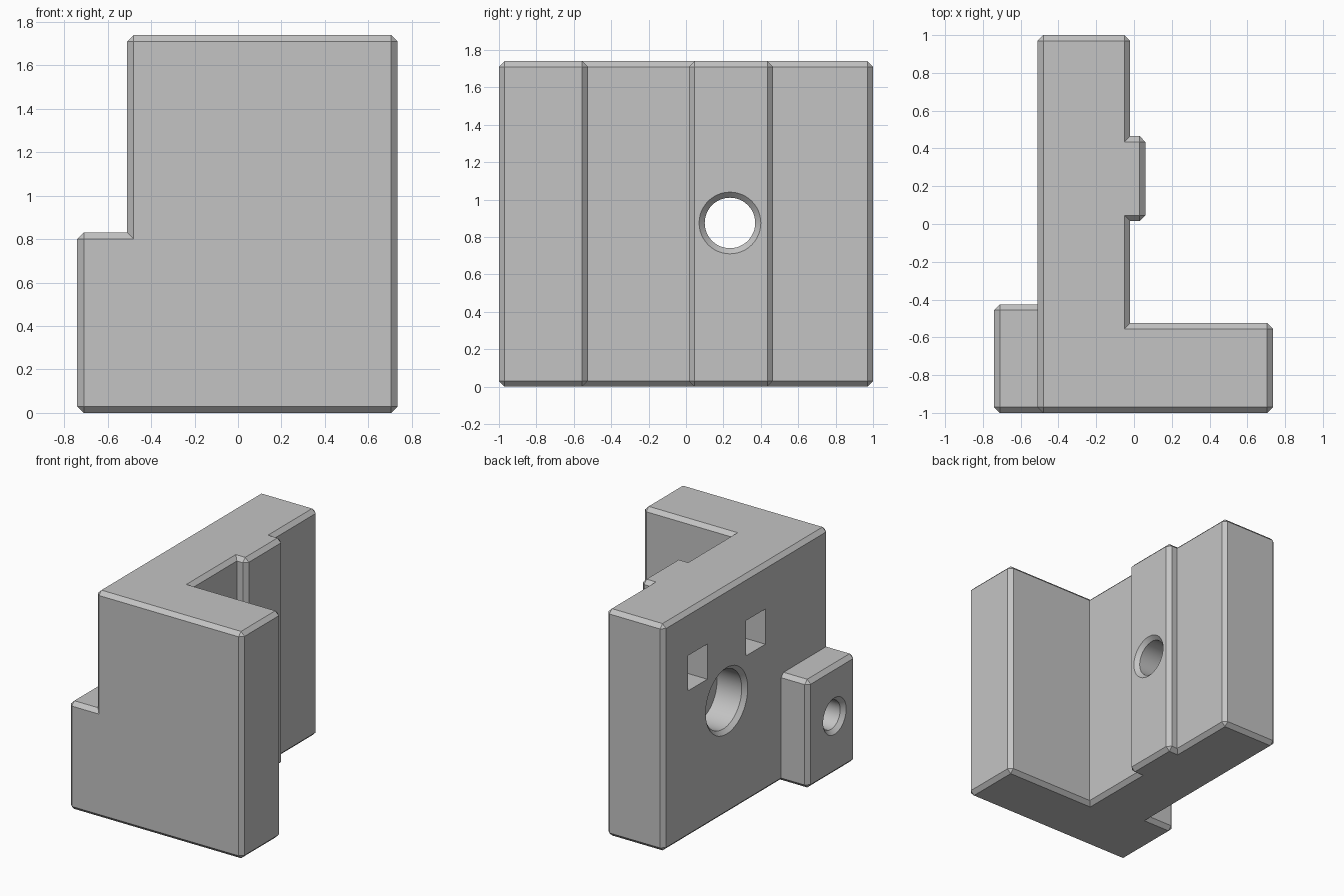
import bpy
import bmesh
import math

TOP = 1.74
CHAMFER = 0.03

if "Cube" in bpy.data.objects:
    bpy.data.objects.remove(bpy.data.objects["Cube"], do_unlink=True)


def make_object(name, bm):
    bmesh.ops.recalc_face_normals(bm, faces=bm.faces[:])
    mesh = bpy.data.meshes.new(name)
    bm.to_mesh(mesh)
    bm.free()
    obj = bpy.data.objects.new(name, mesh)
    bpy.context.collection.objects.link(obj)
    return obj


def prism(name, outline, bottom, top):
    """Extrude a plan outline upwards."""
    bm = bmesh.new()
    face = bm.faces.new([bm.verts.new((x, y, bottom)) for x, y in outline])
    new = bmesh.ops.extrude_face_region(bm, geom=[face])["geom"]
    moved = [v for v in new if isinstance(v, bmesh.types.BMVert)]
    bmesh.ops.translate(bm, verts=moved, vec=(0, 0, top - bottom))
    return make_object(name, bm)


def box(name, x0, x1, y0, y1, z0, z1):
    return prism(name, [(x0, y0), (x1, y0), (x1, y1), (x0, y1)], z0, z1)


def turned(name, profile, y, z, sides=48):
    """Turn a profile of (x, radius) points about an axis along x."""
    bm = bmesh.new()
    rings = []
    for x, r in profile:
        angles = [math.tau * i / sides for i in range(sides)]
        rings.append([bm.verts.new((x, y + r * math.cos(a), z + r * math.sin(a)))
                      for a in angles])
    for a, b in zip(rings, rings[1:]):
        for i in range(sides):
            j = (i + 1) % sides
            bm.faces.new((a[i], a[j], b[j], b[i]))
    bm.faces.new(rings[0])
    bm.faces.new(rings[-1])
    return make_object(name, bm)


def combine(obj, tool, operation):
    mod = obj.modifiers.new(tool.name, "BOOLEAN")
    mod.operation = operation
    mod.solver = "EXACT"
    mod.object = tool
    tool.hide_render = True
    bpy.context.view_layer.objects.active = obj
    bpy.ops.object.modifier_apply(modifier=mod.name)
    bpy.data.objects.remove(tool, do_unlink=True)


# L-shaped body with a raised pad on its inner wall
block = prism("bracket_block", [
    (-0.51, -1), (0.735, -1), (0.735, -0.525), (-0.02, -0.525),
    (-0.02, 0.015), (0.06, 0.015), (0.06, 0.465), (-0.02, 0.465),
    (-0.02, 1), (-0.51, 1)], 0, TOP)

# Lower side lug
combine(block, box("side_lug", -0.74, -0.3, -1, -0.425, 0, 0.83), "UNION")

# Chamfer every outer edge, leaving inner corners sharp
bm = bmesh.new()
bm.from_mesh(block.data)
bmesh.ops.remove_doubles(bm, verts=bm.verts[:], dist=0.0001)
bmesh.ops.dissolve_limit(bm, angle_limit=0.02, verts=bm.verts[:], edges=bm.edges[:])
bm.normal_update()
outer = [e for e in bm.edges if e.is_manifold and e.calc_face_angle_signed() > 0.5]
bmesh.ops.bevel(bm, geom=outer, offset=CHAMFER, offset_type="OFFSET",
                segments=1, profile=0.5, affect="EDGES", clamp_overlap=False)
bmesh.ops.recalc_face_normals(bm, faces=bm.faces[:])
bm.to_mesh(block.data)
bm.free()

# Counterbored through hole with chamfered mouths
combine(block, turned("main_bore", [
    (-0.56, 0.305), (-0.48, 0.225), (-0.27, 0.225), (-0.27, 0.135),
    (0.03, 0.135), (0.1, 0.205)], 0.235, 0.875), "DIFFERENCE")

# Blind hole in the lug
combine(block, turned("lug_hole", [
    (-0.8, 0.2), (-0.71, 0.11), (-0.2, 0.11)], -0.745, 0.445), "DIFFERENCE")

# Pair of rectangular pockets either side of the bore
for side in (-1, 1):
    middle = 0.235 + side * 0.352
    combine(block, box("pocket", -0.6, -0.3, middle - 0.117, middle + 0.117,
                       1.13, 1.4), "DIFFERENCE")

# Single grey finish
grey = bpy.data.materials.new("plain_grey")
grey.use_nodes = True
colour = (0.55, 0.55, 0.55, 1)
grey.diffuse_color = colour
grey.node_tree.nodes["Principled BSDF"].inputs["Base Color"].default_value = colour
block.data.materials.clear()
block.data.materials.append(grey)

bpy.ops.object.select_all(action="DESELECT")
block.select_set(True)
bpy.context.view_layer.objects.active = block
bpy.ops.object.shade_smooth_by_angle(angle=math.radians(25))
